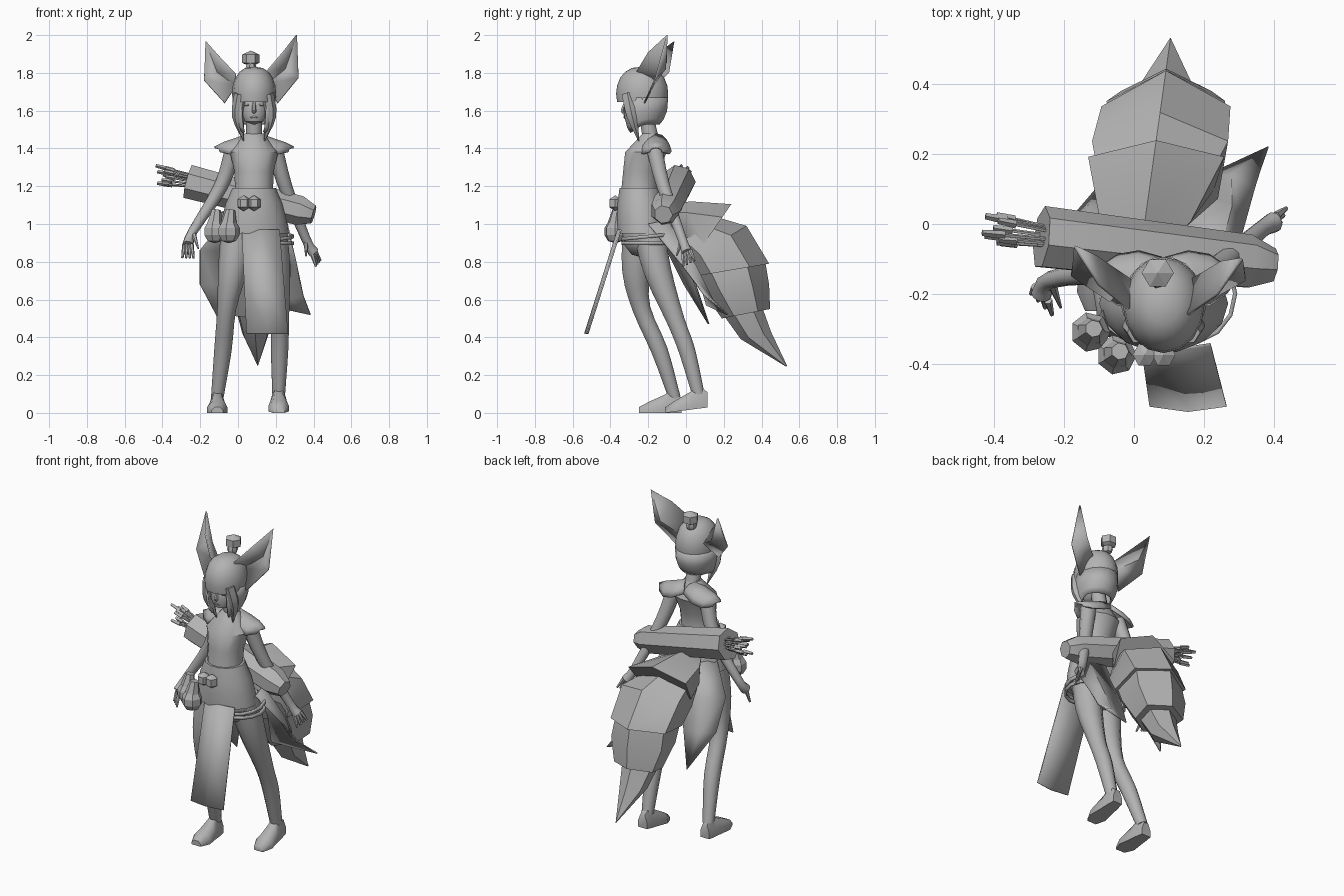
import bpy, bmesh, random
from math import sin, cos, radians, tau
from mathutils import Vector

random.seed(4)
cube = bpy.data.objects.get("Cube")
if cube:
    bpy.data.objects.remove(cube, do_unlink=True)

grey = bpy.data.materials.new("plain_grey")
grey.use_nodes = True
grey.diffuse_color = (.45, .45, .45, 1)
grey.node_tree.nodes["Principled BSDF"].inputs["Base Color"].default_value = grey.diffuse_color

MIDDLE = .085  # x of the body's own centre line
SIDES = (("left", 1), ("right", -1))


def loft(name, rows, closed=True, thickness=0, sharp=40):
    """Skin equal rows of points into one mesh."""
    bm = bmesh.new()
    rings = [[bm.verts.new(point) for point in row] for row in rows]
    count = len(rings[0])
    for lower, upper in zip(rings, rings[1:]):
        for i in range(count if closed else count - 1):
            j = (i + 1) % count
            bm.faces.new((lower[i], lower[j], upper[j], upper[i]))
    if closed and not thickness:
        bm.faces.new(rings[0])
        bm.faces.new(rings[-1])
    bmesh.ops.remove_doubles(bm, verts=bm.verts, dist=.0005)
    bmesh.ops.recalc_face_normals(bm, faces=bm.faces)
    mesh = bpy.data.meshes.new(name)
    bm.to_mesh(mesh)
    bm.free()
    mesh.materials.append(grey)
    part = bpy.data.objects.new(name, mesh)
    bpy.context.collection.objects.link(part)
    bpy.ops.object.select_all(action='DESELECT')
    part.select_set(True)
    bpy.context.view_layer.objects.active = part
    bpy.ops.object.shade_smooth_by_angle(angle=radians(sharp))
    if thickness:
        solid = part.modifiers.new("thickness", 'SOLIDIFY')
        solid.thickness = thickness
        solid.offset = 0


def oval(x, y, z, half_x, half_y, count=14, start=0, sweep=360):
    steps = count if sweep == 360 else count - 1
    angles = [radians(start + sweep * i / steps) for i in range(count)]
    return [(x + half_x * cos(a), y + half_y * sin(a), z) for a in angles]


def stack(name, low, high, widths, fronts, backs):
    """Body form from half widths, fronts and backs at even heights."""
    step = (high - low) / (len(widths) - 1)
    loft(name, [oval(MIDDLE, (front + back) / 2, low + i * step, width, (back - front) / 2)
                for i, (width, front, back) in enumerate(zip(widths, fronts, backs))])


def ball(name, centre, size, count=14, rings=7, lowest=-90, lean=0, sharp=40):
    """Full rounded form; lean moves its top back and its bottom forward."""
    x, y, z = centre
    rows = []
    for i in range(rings):
        a = radians(lowest + (90 - lowest) * i / (rings - 1))
        spread = max(cos(a), 0) ** .8
        rows.append(oval(x, y + lean * sin(a), z + size[2] * sin(a),
                         size[0] * spread, size[1] * spread, count))
    loft(name, rows, sharp=sharp)


def tube(name, joints, radii, count=10, flat=1, smooth=3, sharp=40):
    """Limb through joints, eased between them, with a radius at each."""
    keys = [Vector((*joint, radius)) for joint, radius in zip(joints, radii)]
    ends = [keys[0] * 2 - keys[1], *keys, keys[-1] * 2 - keys[-2]]
    path = []
    for a, b, c, d in zip(ends, ends[1:], ends[2:], ends[3:]):
        for i in range(smooth):
            t = i / smooth
            path.append(b + (c - a) * t / 2 + (a * 2 - b * 5 + c * 4 - d) * t**2 / 2
                        + (b * 3 - a - c * 3 + d) * t**3 / 2)
    path.append(keys[-1])
    points = [p.to_3d() for p in path]
    run = (points[-1] - points[0]).normalized()
    guide = Vector((0, 1, 0)) if abs(run.x) > .7 else Vector((1, 0, 0))
    rows = []
    for i, p in enumerate(points):
        along = (points[min(i + 1, len(points) - 1)] - points[max(i - 1, 0)]).normalized()
        u = (guide - along * guide.dot(along)).normalized()
        v = along.cross(u) * flat
        rows.append([p + (u * cos(a) + v * sin(a)) * path[i].w
                     for a in (tau * k / count for k in range(count))])
    loft(name, rows, sharp=sharp)


def blade(name, *rows, tip):
    """Thin cupped sheet running to a point."""
    loft(name, [*rows, [tip] * len(rows[0])], closed=False, thickness=.008)


# Torso, hips, neck and face
stack("torso", .98, 1.48, widths=(.15, .13, .1, .105, .128, .05),
      fronts=(-.36, -.36, -.345, -.335, -.325, -.23),
      backs=(-.1, -.12, -.15, -.14, -.1, -.15))
ball("hips", (.1, -.22, .95), (.15, .12, .13))
tube("neck", [(MIDDLE, -.18, 1.42), (MIDDLE, -.21, 1.57)], (.045, .04))
ball("face", (MIDDLE, -.235, 1.65), (.085, .09, .125), lean=.04)
tube("nose", [(MIDDLE, -.318, 1.65), (MIDDLE, -.335, 1.6), (MIDDLE, -.32, 1.59)],
     (.007, .012, .008), count=6)
ball("lips", (MIDDLE, -.32, 1.565), (.022, .012, .008), rings=5)
for side, s in SIDES:
    ball(side + "_eye", (MIDDLE + s * .035, -.308, 1.63), (.02, .016, .008), rings=5)

# Hair: crown, open back shell dipping towards the front, locks and topknot
ball("hair_crown", (MIDDLE, -.232, 1.69), (.117, .138, .143), count=16, lowest=-18)
shell = [oval(MIDDLE, -.226, 1.67 - .14 * t, .11 - .025 * t**3, .128 - .045 * t**3,
              start=-52, sweep=284) for t in (0, .5, .8, 1)]
loft("hair_back", [[(x, y, z + min(y + .226, 0) * (1.67 - z) * 5) for x, y, z in row]
                   for row in shell], closed=False, thickness=.012)
for side, s in SIDES:
    tube(side + "_lock", [(MIDDLE + s * .07, -.31, 1.69), (MIDDLE + s * .085, -.285, 1.57),
                          (MIDDLE + s * .055, -.25, 1.44)], (.035, .032, .003),
         count=6)
ball("topknot", (.068, -.14, 1.875), (.052, .05, .043), count=6, rings=4, sharp=20)
ball("topknot_base", (.068, -.15, 1.83), (.03, .035, .03), count=7, rings=5)

# Large cupped ears, the right one a little lower and further back
ear_base = [(.155, -.26, 1.81), (.15, -.17, 1.74), (.21, -.22, 1.64)]
ear_middle = [(.24, -.2, 1.91), (.25, -.11, 1.82), (.32, -.16, 1.775)]
ear_tip = (.31, -.1, 2)


def other_ear(point):
    x, y, z = point
    rise = (z - 1.65) * .1
    return .14 - x, y + rise, z - rise


blade("left_ear", ear_base, ear_middle, tip=ear_tip)
blade("right_ear", [other_ear(p) for p in ear_base],
      [other_ear(p) for p in ear_middle], tip=other_ear(ear_tip))

# Thin cap sleeves arching over the shoulders
for side, s in SIDES:
    arches = []
    for reach, height, half, rise in ((.03, 1.42, .06, .055), (.1, 1.385, .08, .065),
                                      (.16, 1.37, .07, .06), (.21, 1.38, .035, .025)):
        arches.append([(MIDDLE + s * (reach - .03 * abs(cos(a))), -.16 + half * cos(a),
                        height + rise * sin(a)) for a in (radians(k * 30) for k in range(7))])
    loft(side + "_sleeve", arches, closed=False, thickness=.01)


def arm(side, shoulder, elbow, wrist, knuckles, reach, spread, thumb):
    tube(side + "_arm", (shoulder, elbow, wrist, knuckles), (.045, .037, .025, .03))
    for k in range(4):
        fan = Vector(spread) * (k - 1.5)
        root = Vector(knuckles) + fan * .6
        tube(f"{side}_finger_{k + 1}", (root, root + fan * .4 + Vector(reach)),
             (.013, .006), count=6, smooth=2)
    tube(side + "_thumb", (wrist, Vector(wrist) + Vector(thumb)), (.016, .004), count=6)


arm("left", shoulder=(.19, -.17, 1.41), elbow=(.25, -.12, 1.2), wrist=(.36, -.02, .92),
    knuckles=(.4, .005, .85), reach=(.025, .01, -.06), spread=(.008, .02, .01),
    thumb=(0, -.03, -.09))
arm("right", shoulder=(-.02, -.17, 1.41), elbow=(-.09, -.14, 1.2), wrist=(-.24, -.16, .96),
    knuckles=(-.265, -.2, .89), reach=(0, -.03, -.07), spread=(-.02, .02, 0),
    thumb=(.03, -.08, -.09))


def leg(side, hip, thigh, knee, calf, ankle, heel, toe):
    tube(side + "_leg", (hip, thigh, knee, calf, ankle), (.09, .076, .05, .046, .033))
    rows = []
    for t, half, height in ((0, .03, .08), (.2, .038, .12), (.45, .044, .09),
                            (.75, .054, .06), (1, .03, .03)):
        y, floor = heel + (toe - heel) * t, max(heel, 0) * (1 - t) * .25
        outline = ((-1, 0), (-1, .5), (-.5, 1), (.5, 1), (1, .5), (1, 0))
        rows.append([(ankle[0] + half * u, y, floor + height * v) for u, v in outline])
    loft(side + "_foot", rows, sharp=60)


leg("left", hip=(.17, -.2, .98), thigh=(.2, -.15, .75), knee=(.22, -.055, .49),
    calf=(.22, .005, .33), ankle=(.215, .07, .08), heel=.115, toe=-.11)
leg("right", hip=(0, -.25, .98), thigh=(-.03, -.265, .75), knee=(-.06, -.235, .55),
    calf=(-.08, -.14, .33), ankle=(-.11, -.06, .08), heel=-.025, toe=-.25)

# Waist wrap, garter straps and pouches
stack("waist_wrap", .95, 1.19, widths=(.185, .17, .15, .115),
      fronts=(-.365, -.37, -.365, -.355), backs=(-.09, -.1, -.115, -.14))
for name, height, slope in (("upper", .925, .1), ("lower", .89, 0)):
    strap = [Vector((x, y, z + slope * (y + .2)))
             for x, y, z in oval(.155, -.2, height, .135, .14)]
    loft(name + "_garter", [strap, [p + Vector((0, 0, .018)) for p in strap]], thickness=.012)
for name, x, y in (("outer", -.125, -.31), ("inner", -.05, -.375)):
    ball(name + "_round_pouch", (x, y, .96), (.06, .06, .062), count=7, rings=6, sharp=25)
    tube(name + "_pouch_neck", [(x, y, .99), (x + .01, y + .01, 1.075)], (.045, .025), count=7)
for name, x in (("right", .03), ("left", .085)):
    ball(name + "_belt_pouch", (x, -.375, 1.11), (.038, .04, .042), count=6, rings=4, sharp=20)

# Hanging cloths
loft("front_cloth", [[(.12 + .035 * t + s * (.1 + .01 * t), -.36 - .175 * t + .015 * s * s,
                       .97 - .55 * t) for s in (-1, 0, 1)] for t in (0, .5, 1)],
     closed=False, thickness=.008)
blade("right_rear_cloth", [(-.07, -.2, 1.02), (-.01, -.1, 1.02), (.08, -.09, 1.02)],
      [(-.2, -.1, .86), (-.12, -.01, .86), (.03, .01, .86)],
      [(-.2, -.01, .68), (-.13, .05, .68), (-.02, .05, .67)], tip=(-.09, .12, .47))
blade("left_rear_cloth", [(.26, -.2, 1), (.24, -.1, 1.02), (.14, -.08, 1.02)],
      [(.31, -.02, .78), (.28, .05, .78), (.16, .06, .76)],
      [(.345, .1, .62), (.28, .14, .6), (.15, .11, .57)], tip=(.385, .22, .52))


def tuft(name, widths, tops, bottoms):
    """Tail layer from half widths and the (y, z) of its upper and lower edges."""
    rows = []
    for half, top, bottom in zip(widths, tops, bottoms):
        row = []
        for s, t in ((0, 0), (1, .25), (.85, .75), (0, 1), (-.85, .75), (-1, .25)):
            y, z = Vector(top).lerp(Vector(bottom), t)
            row.append((.03 + top[0] * .14 + half * s, y, z))
        rows.append(row)
    loft(name, rows)


# Bushy tail of overlapping tufts
tuft("tail_root", widths=(.05, .13, .195), tops=((-.1, 1.09), (.02, 1.12), (.24, 1.105)),
     bottoms=((-.1, .98), (-.03, .88), (.05, .83)))
tuft("tail_upper", widths=(.12, .195, .185), tops=((.05, 1.07), (.32, .99), (.44, .79)),
     bottoms=((-.04, .87), (-.01, .79), (.03, .72)))
tuft("tail_lower", widths=(.165, .17, .13), tops=((.42, .8), (.44, .68), (.445, .55)),
     bottoms=((.03, .74), (.09, .64), (.19, .5)))
tuft("tail_tip", widths=(.1, .07, 0), tops=((.4, .57), (.45, .43), (.535, .25)),
     bottoms=((.19, .53), (.29, .39), (.53, .245)))

# Quiver with arrows
tube("quiver", [(-.265, -.04, 1.225), (.33, -.11, 1.07), (.4, -.12, 1.05)],
     (.092, .08, .05), count=7, smooth=1, sharp=25)
for k in range(10):
    offset = Vector((0, .04 * cos(k * 2.4), .05 * sin(k * 2.4)))
    nock = Vector((-.38 - random.random() * .06, -.015, 1.26)) + offset
    root = Vector((-.22, -.04, 1.225)) + offset * .6
    tube(f"arrow_{k + 1}", (root, nock), (.006, .006), count=5, smooth=1)
    tube(f"fletching_{k + 1}", (nock.lerp(root, .3), nock), (.012, .009), count=4, smooth=1)
